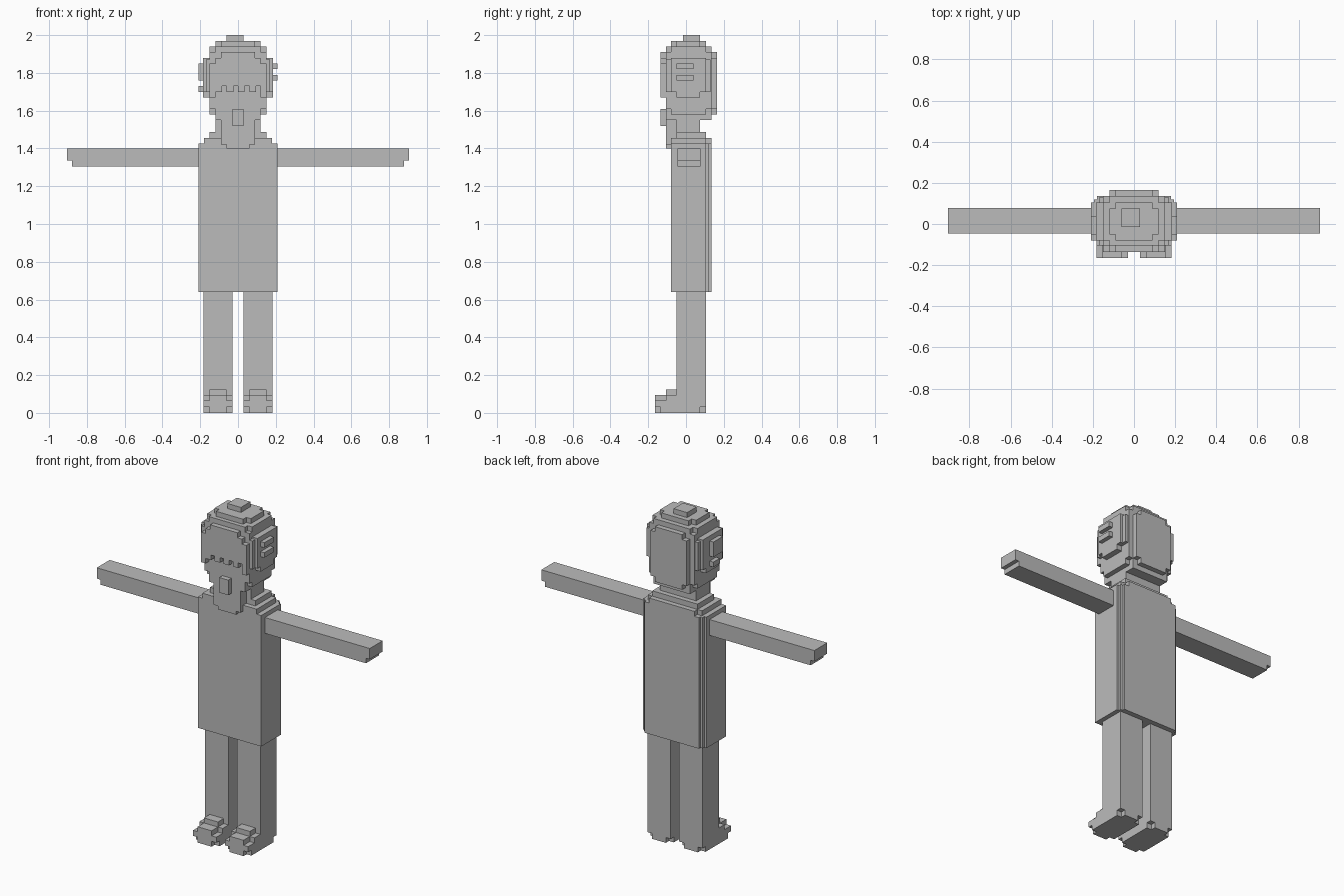
import bpy, bmesh
from mathutils import Vector

grey = bpy.data.materials.new("plain grey")
grey.diffuse_color = (0.5, 0.5, 0.5, 1)


def part(name, boxes, side=1):
    """One object from blocks (x0, x1, y0, y1, z0, z1); side=-1 mirrors it in x."""
    bm = bmesh.new()
    for x0, x1, y0, y1, z0, z1 in boxes:
        if side < 0:
            x0, x1 = -x1, -x0
        vs = bmesh.ops.create_cube(bm, size=1)["verts"]
        mid = Vector(((x0 + x1) / 2, (y0 + y1) / 2, (z0 + z1) / 2))
        dim = Vector((x1 - x0, y1 - y0, z1 - z0))
        for v in vs:
            v.co = v.co * dim + mid
    me = bpy.data.meshes.new(name)
    bm.to_mesh(me)
    bm.free()
    me.materials.append(grey)
    ob = bpy.data.objects.new(name, me)
    bpy.context.collection.objects.link(ob)


def sym(w, y0, y1, z0, z1):
    """Block centred on x = 0 with half width w."""
    return (-w, w, y0, y1, z0, z1)


# Torso with a raised back panel, and stepped shoulders
part("torso", [sym(0.21, -0.08, 0.105, 0.64, 1.425),
               sym(0.195, 0.0, 0.12, 0.64, 1.425),
               sym(0.18, -0.08, 0.135, 0.64, 1.425)])
part("shoulders", [sym(0.18, -0.08, 0.105, 1.42, 1.455),
                   sym(0.15, 0.0, 0.135, 1.42, 1.455),
                   sym(0.15, -0.05, 0.105, 1.45, 1.487)])
part("neck", [sym(0.12, -0.05, 0.075, 1.45, 1.56)])

# Skull, built in layers that narrow towards the top and chin
part("head", [sym(0.12, -0.08, 0.135, 1.55, 1.60),
              sym(0.15, -0.08, 0.105, 1.58, 1.94),
              sym(0.12, -0.105, 0.135, 1.58, 1.94),
              sym(0.15, -0.105, 0.135, 1.61, 1.91),
              sym(0.185, -0.08, 0.105, 1.70, 1.88),
              sym(0.185, -0.05, 0.075, 1.67, 1.88),
              sym(0.17, -0.105, 0.13, 1.70, 1.87),
              sym(0.12, -0.05, 0.075, 1.90, 1.97),
              sym(0.09, -0.08, 0.105, 1.90, 1.97)])
part("back_hair", [sym(0.12, 0.12, 0.165, 1.61, 1.88),
                   sym(0.09, 0.12, 0.165, 1.58, 1.91)])
part("top_knot", [(-0.06, 0.03, -0.015, 0.075, 1.96, 2.0)])

# Brow slab with a ragged lower edge
fringe = [sym(0.15, -0.135, -0.09, 1.73, 1.85),
          sym(0.12, -0.135, -0.09, 1.73, 1.88),
          sym(0.09, -0.135, -0.09, 1.73, 1.91),
          (-0.15, -0.12, -0.135, -0.09, 1.67, 1.75),
          (0.12, 0.15, -0.135, -0.09, 1.67, 1.75)]
for x in (-0.12, -0.06, 0.0, 0.06):
    fringe.append((x, x + 0.035, -0.135, -0.09, 1.70, 1.74))
part("fringe", fringe)

# Face and tapering chin, with the nose
part("chin", [sym(0.12, -0.105, -0.04, 1.55, 1.70),
              sym(0.09, -0.105, -0.04, 1.42, 1.56),
              sym(0.06, -0.105, -0.04, 1.40, 1.43)])
part("nose", [sym(0.03, -0.135, -0.09, 1.52, 1.61)])

# Ears: two bars on the right, a fuller panel on the left
part("right_ear", [(0.17, 0.21, -0.05, 0.04, z, z + 0.03) for z in (1.76, 1.82)])
part("left_ear", [(-0.21, -0.17, -0.05, 0.04, 1.76, 1.85),
                  (-0.21, -0.17, -0.02, 0.04, 1.70, 1.73)])

# Arms, legs and feet on both sides
for side, label in ((1, "right"), (-1, "left")):
    part(label + "_arm", [(0.19, 0.88, -0.045, 0.077, 1.305, 1.40),
                          (0.80, 0.905, -0.045, 0.077, 1.335, 1.40)], side)
    part(label + "_leg", [(0.028, 0.183, -0.05, 0.105, 0.032, 0.65),
                          (0.028, 0.183, -0.05, 0.075, 0.0, 0.04),
                          (0.06, 0.152, -0.05, 0.105, 0.0, 0.04)], side)
    part(label + "_foot", [(0.028, 0.183, -0.135, 0.0, 0.0, 0.065),
                           (0.06, 0.152, -0.135, 0.0, 0.0, 0.095),
                           (0.06, 0.152, -0.165, -0.1, 0.0, 0.065),
                           (0.028, 0.183, -0.165, -0.1, 0.032, 0.065),
                           (0.06, 0.152, -0.165, -0.1, 0.032, 0.095),
                           (0.028, 0.183, -0.105, 0.0, 0.05, 0.095),
                           (0.06, 0.152, -0.105, -0.015, 0.06, 0.125)], side)
